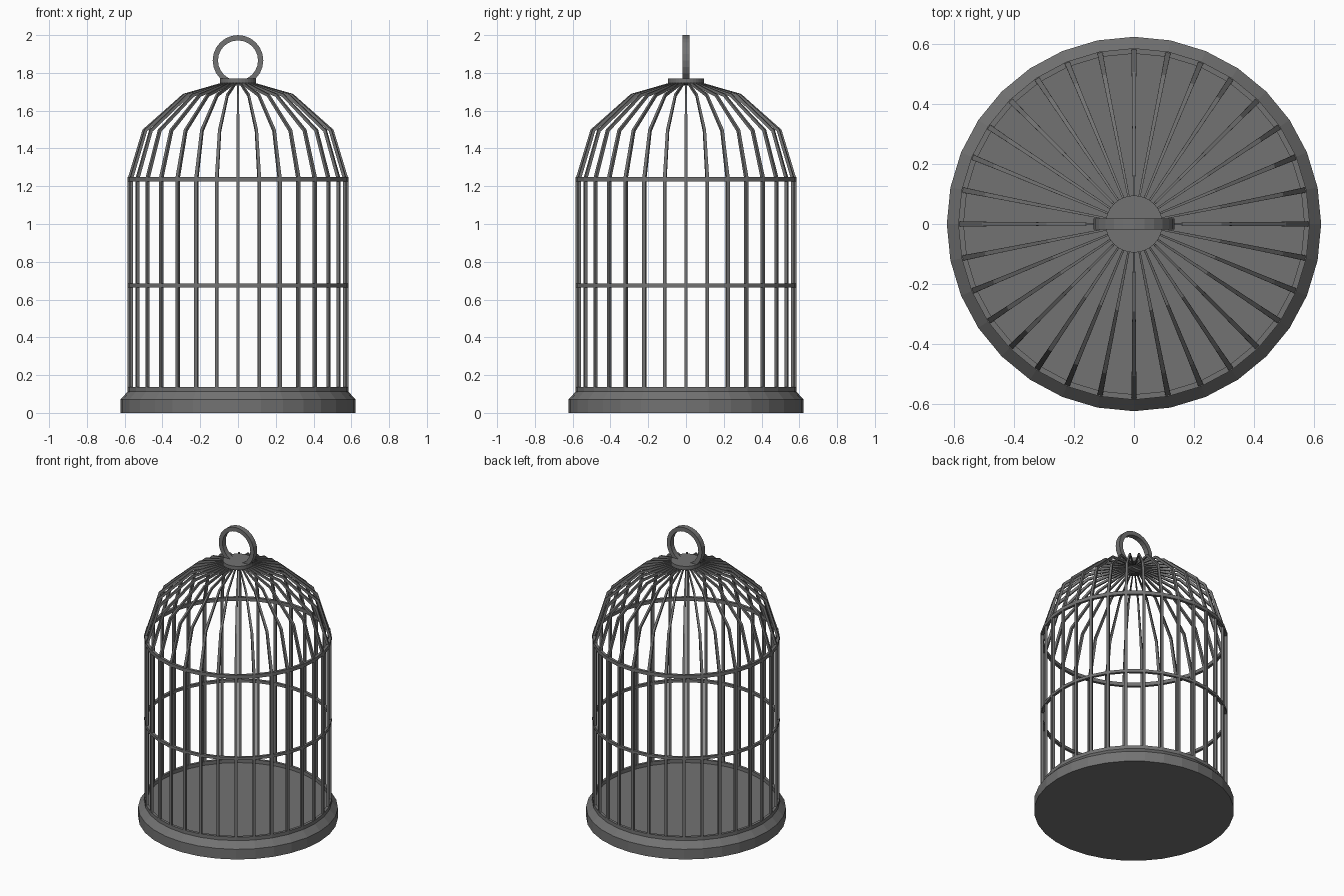
import bpy, bmesh
from math import sin, cos, pi
from mathutils import Vector, Matrix

if "Cube" in bpy.data.objects:
    bpy.data.objects.remove(bpy.data.objects["Cube"])

SIDES = 32

# Dark iron finish
iron = bpy.data.materials.new("dark_iron")
iron.diffuse_color = (0.17, 0.17, 0.17, 1)
iron.use_nodes = True
iron.node_tree.nodes["Principled BSDF"].inputs["Base Color"].default_value = iron.diffuse_color


def add_object(name, bm):
    bmesh.ops.recalc_face_normals(bm, faces=bm.faces)
    mesh = bpy.data.meshes.new(name)
    bm.to_mesh(mesh)
    bm.free()
    mesh.materials.append(iron)
    obj = bpy.data.objects.new(name, mesh)
    bpy.context.collection.objects.link(obj)
    return obj


def lathe(name, profile, sides, closed=False):
    """Spin (radius, z) points about z; open profiles get flat end caps."""
    bm = bmesh.new()
    rings = [[bm.verts.new((r * cos(2 * pi * i / sides), r * sin(2 * pi * i / sides), z))
              for i in range(sides)] for r, z in profile]
    pairs = list(zip(rings, rings[1:]))
    if closed:
        pairs.append((rings[-1], rings[0]))
    else:
        bm.faces.new(rings[0])
        bm.faces.new(rings[-1])
    for a, b in pairs:
        for i in range(sides):
            j = (i + 1) % sides
            bm.faces.new((a[i], a[j], b[j], b[i]))
    return add_object(name, bm)


def band(name, r_in, r_out, z0, z1, sides):
    return lathe(name, [(r_in, z0), (r_out, z0), (r_out, z1), (r_in, z1)], sides, True)


# Base tray with bevelled shoulder
lathe("base", [(0.623, 0), (0.623, 0.07), (0.585, 0.112)], SIDES)

# Horizontal hoops
band("bottom_hoop", 0.567, 0.585, 0.11, 0.136, SIDES)
band("middle_hoop", 0.567, 0.585, 0.665, 0.684, SIDES)
band("upper_hoop", 0.567, 0.585, 1.226, 1.25, SIDES)

# Bars: square section following wall and dome, tapering to the crown
R, SPRING, RISE = 0.576, 1.24, 0.51
path = [(R, 0.11)] + [(R * cos(a), SPRING + RISE * sin(a)) for a in (0, pi / 6, pi / 3)]
path.append((0.05, SPRING + RISE))
widths = [0.018, 0.018, 0.015, 0.011, 0.006]
DEPTH = 0.016
bm = bmesh.new()
for k in range(SIDES):
    turn = Matrix.Rotation(2 * pi * k / SIDES, 3, 'Z')
    sections = []
    for i, (r, z) in enumerate(path):
        before, after = path[max(i - 1, 0)], path[min(i + 1, len(path) - 1)]
        along = Vector((after[0] - before[0], 0, after[1] - before[1])).normalized()
        out = Vector((along.z, 0, -along.x)) * DEPTH / 2
        side = Vector((0, widths[i] / 2, 0))
        c = Vector((r, 0, z))
        sections.append([bm.verts.new(turn @ p) for p in
                         (c + out + side, c + out - side, c - out - side, c - out + side)])
    for a, b in zip(sections, sections[1:]):
        for i in range(4):
            j = (i + 1) % 4
            bm.faces.new((a[i], a[j], b[j], b[i]))
    bm.faces.new(sections[0])
    bm.faces.new(sections[-1])
add_object("bars", bm)

# Crown collar
lathe("collar", [(0.095, 1.746), (0.095, 1.771)], SIDES)

# Hanging ring, standing upright and facing front
ring = band("hanging_ring", 0.106, 0.134, -0.018, 0.018, 24)
ring.data.transform(Matrix.Translation((0, 0, 1.866)) @ Matrix.Rotation(pi / 2, 4, 'X'))
